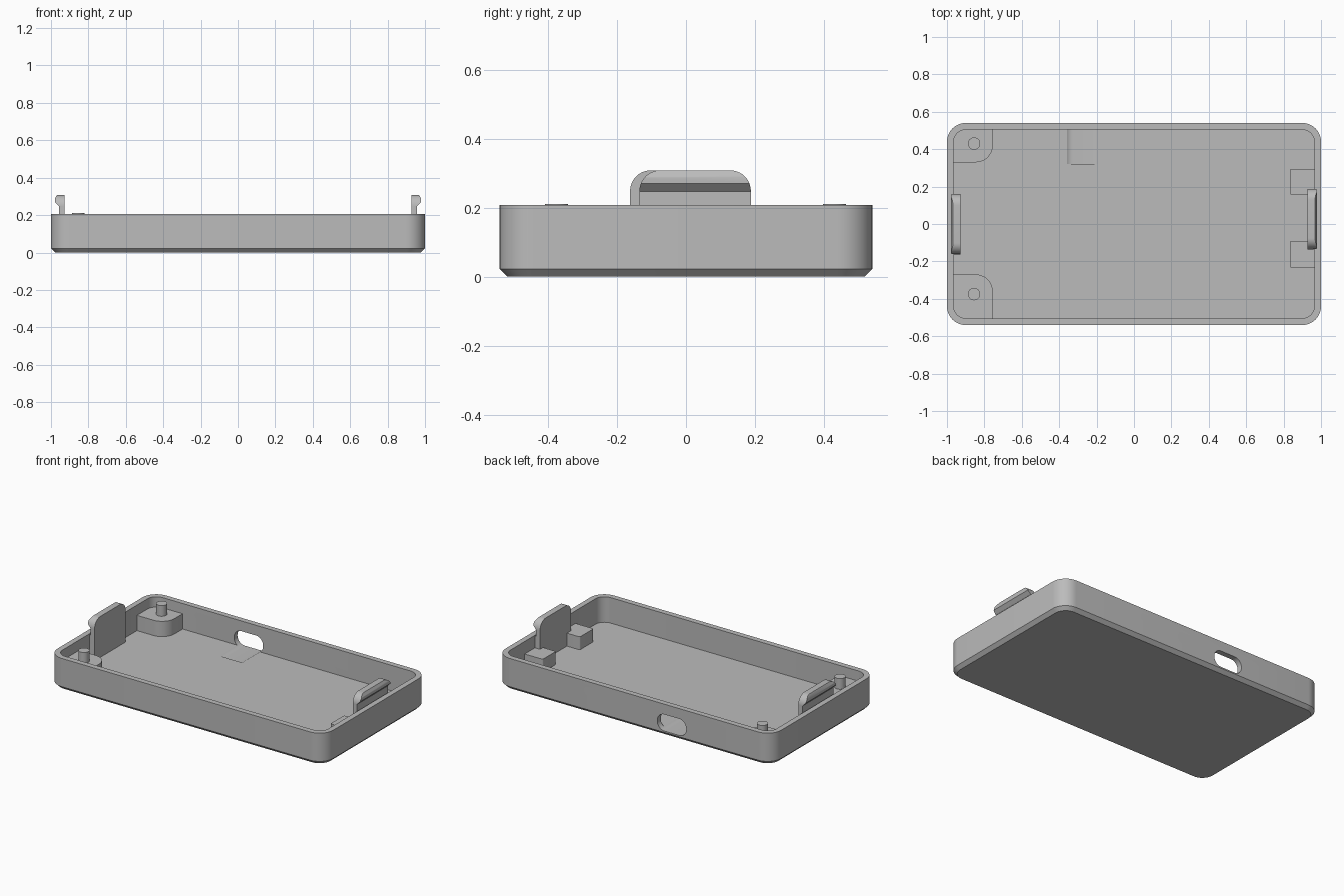
import bpy, bmesh
from math import sin, cos, pi, radians
from mathutils import Vector

cube = bpy.data.objects.get("Cube")
if cube:
    bpy.data.objects.remove(cube, do_unlink=True)

grey = bpy.data.materials.new("plain_grey")
grey.use_nodes = True
colour = (0.5, 0.5, 0.5, 1)
grey.diffuse_color = colour
grey.node_tree.nodes["Principled BSDF"].inputs["Base Color"].default_value = colour

HX, HY, TOP, WALL, FLOOR = 1.0, 0.54, 0.207, 0.036, 0.04
IX, IY = HX - WALL, HY - WALL


def finish(name, bm):
    bmesh.ops.recalc_face_normals(bm, faces=bm.faces)
    mesh = bpy.data.meshes.new(name)
    bm.to_mesh(mesh)
    bm.free()
    mesh.materials.append(grey)
    mesh.shade_smooth()
    mesh.set_sharp_from_angle(angle=radians(30))
    obj = bpy.data.objects.new(name, mesh)
    bpy.context.collection.objects.link(obj)
    return obj


def rounded(a0, a1, b0, b1, radii, steps=10):
    """Rounded rectangle outline; radii run from the (max, max) corner anticlockwise."""
    corners = [(a1, b1, -1, -1), (a0, b1, 1, -1), (a0, b0, 1, 1), (a1, b0, -1, 1)]
    pts = []
    for i, ((a, b, sa, sb), r) in enumerate(zip(corners, radii)):
        if r == 0:
            pts.append((a, b))
            continue
        for k in range(steps + 1):
            t = (i + k / steps) * pi / 2
            pts.append((a + sa * r + r * cos(t), b + sb * r + r * sin(t)))
    return pts


def prism(name, pts, lo, hi, axis="z"):
    """Extrude an outline along one axis."""
    place = {"x": lambda p, h: (h, p[0], p[1]),
             "y": lambda p, h: (p[0], h, p[1]),
             "z": lambda p, h: (p[0], p[1], h)}[axis]
    bm = bmesh.new()
    face = bm.faces.new([bm.verts.new(place(p, lo)) for p in pts])
    ext = bmesh.ops.extrude_face_region(bm, geom=[face])
    verts = [v for v in ext["geom"] if isinstance(v, bmesh.types.BMVert)]
    bmesh.ops.translate(bm, verts=verts, vec=Vector(place((0, 0), hi - lo)))
    return finish(name, bm)


def boolean(obj, cutter, operation):
    mod = obj.modifiers.new("cut", "BOOLEAN")
    mod.operation, mod.object, mod.solver = operation, cutter, "EXACT"
    bpy.context.view_layer.update()
    graph = bpy.context.evaluated_depsgraph_get()
    mesh = bpy.data.meshes.new_from_object(obj.evaluated_get(graph))
    obj.modifiers.clear()
    obj.data = mesh
    mesh.shade_smooth()
    mesh.set_sharp_from_angle(angle=radians(30))
    bpy.data.objects.remove(cutter, do_unlink=True)


# Tray: nested rounded loops from the underside, up the wall and down to the floor
bm = bmesh.new()
loops = []
for inset, z in [(0.022, 0), (0, 0.022), (0, TOP), (WALL, TOP), (WALL, FLOOR)]:
    x, y = HX - inset, HY - inset
    outline = rounded(-x, x, -y, y, [0.1 - inset] * 4)
    loops.append([bm.verts.new((px, py, z)) for px, py in outline])
for low, high in zip(loops, loops[1:]):
    for i in range(len(low)):
        j = (i + 1) % len(low)
        bm.faces.new((low[i], low[j], high[j], high[i]))
bm.faces.new(loops[0])
bm.faces.new(loops[-1])
tray = finish("tray", bm)

# Rounded cable opening through the back wall, grazing the floor
opening = prism("opening_cutter", rounded(-0.38, -0.17, 0.031, 0.14, [0.052] * 4),
                0.32, HY + 0.1, "y")
opening.hide_render = True
boolean(tray, opening, "DIFFERENCE")

# Corner bosses with locating pins on the right-hand end
for side, inner, pin_y, label in [(1, 0.33, 0.43, "back"), (-1, 0.27, -0.375, "front")]:
    outer = IY + 0.01
    lo, hi = (inner, outer) if side > 0 else (-outer, -inner)
    radii = [0, 0.07, 0, 0.09] if side > 0 else [0.09, 0, 0.07, 0]
    prism(label + "_boss", rounded(-IX - 0.01, -0.755, lo, hi, radii), FLOOR - 0.01, 0.14)
    bm = bmesh.new()
    bmesh.ops.create_cone(bm, cap_ends=True, segments=32, radius1=0.033, radius2=0.033, depth=0.08)
    bmesh.ops.translate(bm, verts=bm.verts, vec=(-0.855, pin_y, 0.17))
    finish(label + "_pin", bm)

# Support blocks on the left-hand end
for label, lo, hi in [("back", 0.157, 0.294), ("front", -0.232, -0.09)]:
    prism(label + "_block", rounded(0.833, IX + 0.01, lo, hi, [0, 0.008, 0.008, 0], 4),
          FLOOR - 0.01, 0.125)

# Snap clips: hooked profile trimmed to rounded upper corners
hook = [(0.927, FLOOR - 0.01), (IX + 0.003, FLOOR - 0.01), (IX + 0.003, 0.2), (0.957, 0.2),
        (0.957, 0.247), (0.979, 0.27), (0.979, 0.288), (0.968, 0.308), (0.927, 0.308)]
for label, side, lo, hi in [("left", 1, -0.135, 0.188), ("right", -1, -0.162, 0.16)]:
    clip = prism(label + "_clip", [(side * x, z) for x, z in hook], lo, hi, "y")
    trim = prism("clip_trim", rounded(lo, hi, -0.1, 0.308, [0.06, 0.06, 0, 0]),
                 side * 0.85, side * 1.05, "x")
    trim.hide_render = True
    boolean(clip, trim, "INTERSECT")
